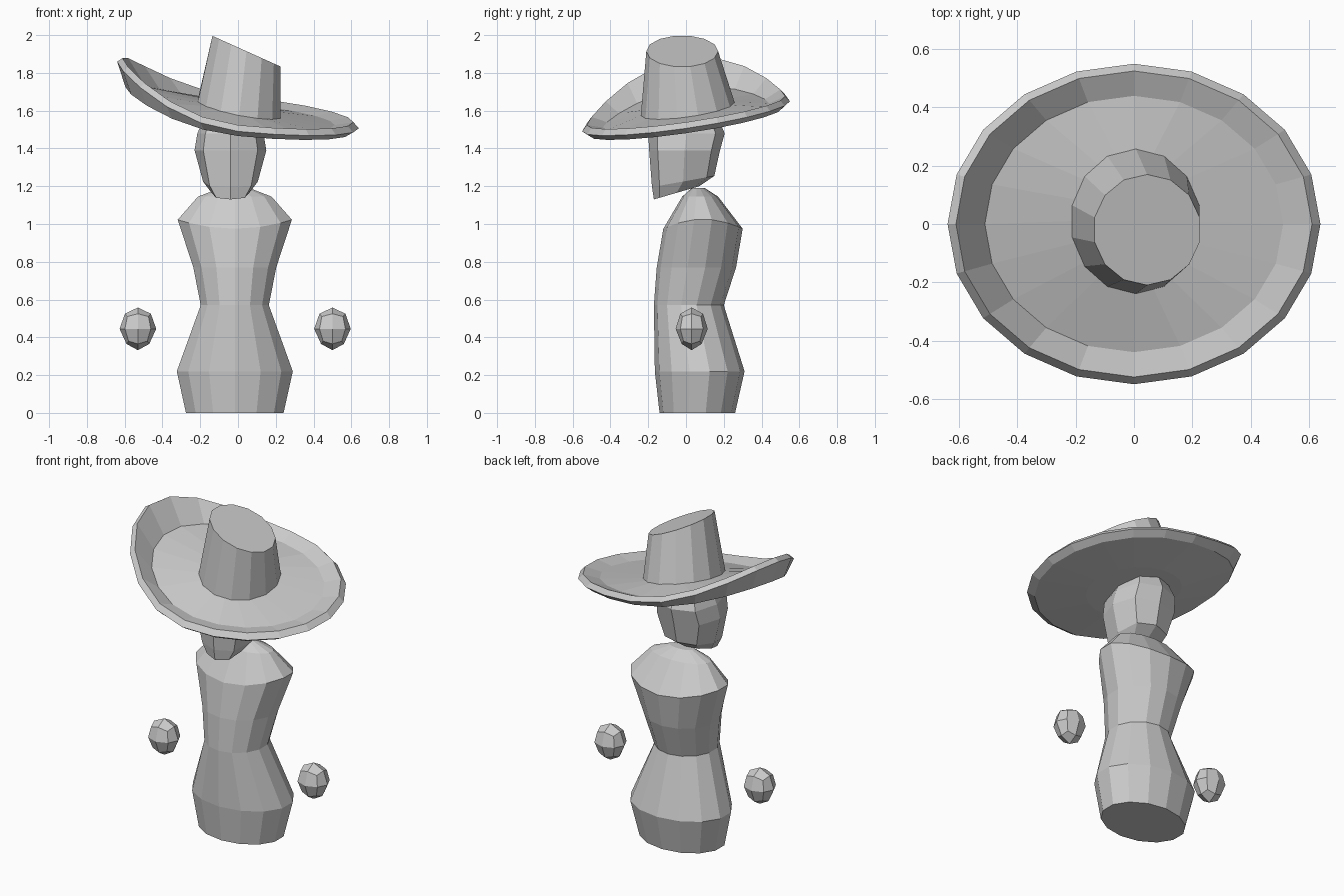
import bpy, bmesh, math

if "Cube" in bpy.data.objects:
    bpy.data.objects.remove(bpy.data.objects["Cube"])


def ring(n, cx, cy, rx, ry, zf, p=1.0):
    """One closed cross-section; zf is a height or a function of (x, y)."""
    pts = []
    for i in range(n):
        a = 2 * math.pi * i / n - math.pi / 2
        c, s = math.cos(a), math.sin(a)
        x = cx + rx * math.copysign(abs(c) ** p, c) if abs(c) > 1e-6 else cx
        y = cy + ry * math.copysign(abs(s) ** p, s) if abs(s) > 1e-6 else cy
        pts.append((x, y, zf(x, y) if callable(zf) else zf))
    return pts


def finish(name, bm):
    bmesh.ops.recalc_face_normals(bm, faces=bm.faces)
    me = bpy.data.meshes.new(name)
    bm.to_mesh(me)
    bm.free()
    ob = bpy.data.objects.new(name, me)
    bpy.context.collection.objects.link(ob)
    return ob


def loft(name, rings):
    """Skin a stack of rings and close both ends."""
    bm = bmesh.new()
    loops = [[bm.verts.new(p) for p in r] for r in rings]
    n = len(loops[0])
    for a, b in zip(loops, loops[1:]):
        for i in range(n):
            j = (i + 1) % n
            bm.faces.new((a[i], a[j], b[j], b[i]))
    bm.faces.new(loops[0])
    bm.faces.new(loops[-1])
    return finish(name, bm)


# Torso: pinched waist, wide hips, shoulders that close to a low ridge
CX = -0.017


def shoulder(x, y):
    return 0.975 + 0.05 * ((x - CX) / 0.31) ** 2


def body(z, rx, y0, y1, zf=None):
    return ring(14, CX, (y0 + y1) / 2, rx, (y1 - y0) / 2, zf or z)


loft("torso", [
    body(0.0, 0.265, -0.14, 0.26),
    body(0.22, 0.315, -0.165, 0.31),
    body(0.57, 0.185, -0.17, 0.20),
    body(0.77, 0.225, -0.155, 0.265),
    body(0, 0.31, -0.12, 0.30, shoulder),
    body(1.145, 0.20, -0.02, 0.17),
    body(1.19, 0.08, 0.03, 0.10),
])


# Head: boxy faceted form with a jutting chin
def skull(z, rx, y0, y1, tilt=0.0):
    cy = (y0 + y1) / 2
    return ring(8, -0.04, cy, rx, (y1 - y0) / 2,
                lambda x, y: z + tilt * (y - cy), 0.8)


loft("head", [
    skull(1.165, 0.10, -0.17, 0.07, 0.29),
    skull(1.225, 0.145, -0.18, 0.15, 0.18),
    skull(1.39, 0.19, -0.195, 0.18),
    skull(1.48, 0.175, -0.20, 0.205),
    skull(1.56, 0.14, -0.15, 0.17),
])


# Hat brim: tilted disc, curled up along the left side
def brim_height(b, off):
    return lambda x, y: (1.57 - 0.1 * x + 0.145 * y + off
                         + (b * x * x if x < 0 else 0))


def brim(s, b, off):
    return ring(20, 0, 0, 0.64 * s, 0.55 * s, brim_height(b, off))


def crown_base(x, y):
    return 1.61 - 0.2 * x + 0.14 * y


loft("hat_brim", [
    ring(20, 0.0, 0.01, 0.21, 0.24, crown_base),
    brim(0.8, 0.35, 0.005),
    brim(0.955, 0.58, 0.03),
    brim(1.0, 0.55, 0.0),
    brim(0.93, 0.35, -0.03),
    brim(0.45, 0.3, -0.05),
])

# Hat crown: tapered, with a slanted flat top
loft("hat_crown", [
    ring(14, 0.005, 0.01, 0.225, 0.25, lambda x, y: crown_base(x, y) - 0.01),
    ring(14, 0.045, -0.02, 0.185, 0.19, lambda x, y: 1.935 - 0.45 * x),
])

# Hands: rounded cubes squashed into small ovoids
for side, x in (("left", -0.53), ("right", 0.50)):
    bm = bmesh.new()
    bmesh.ops.create_cube(bm, size=2)
    bmesh.ops.subdivide_edges(bm, edges=bm.edges, cuts=1, use_grid_fill=True)
    for v in bm.verts:
        d = v.co.normalized()
        taper = 0.88 if d.z < -0.3 else 1.0
        v.co = (x + 0.097 * d.x * taper, 0.03 + 0.085 * d.y * taper,
                0.445 + 0.113 * d.z)
    finish(side + "_hand", bm)
